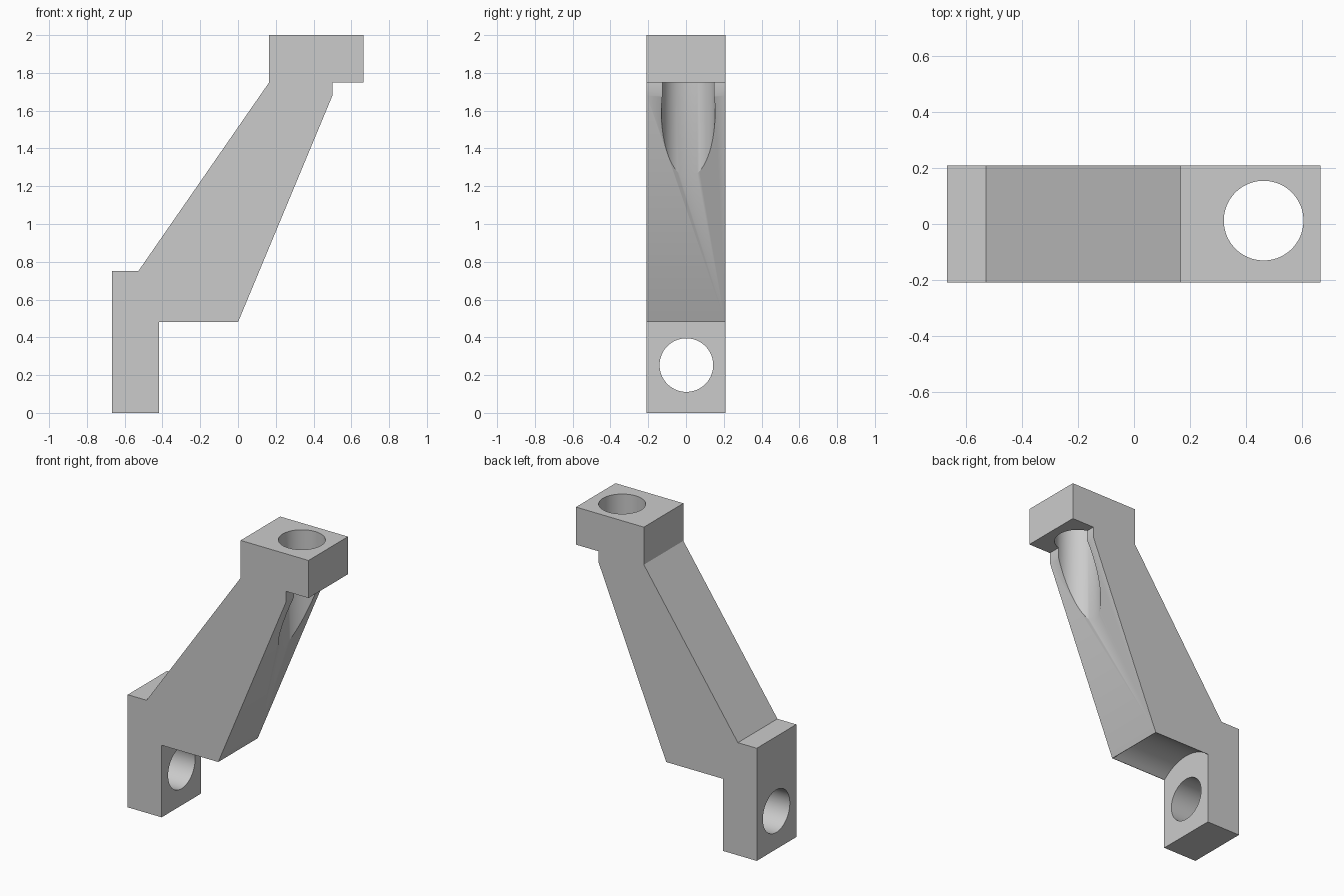
import bpy
import bmesh
from math import cos, sin, tau

default = bpy.data.objects.get("Cube")
if default:
    bpy.data.objects.remove(default, do_unlink=True)

HALF = 0.208    # half the width of the bracket
PLATE = -0.417  # inner face of the lower plate

grey = bpy.data.materials.new("plain grey")
grey.use_nodes = True
grey.diffuse_color = (0.6, 0.6, 0.6, 1)
grey.node_tree.nodes["Principled BSDF"].inputs["Base Color"].default_value = (0.6, 0.6, 0.6, 1)


def prism(name, start, end):
    """Solid between two matching outlines."""
    bm = bmesh.new()
    a = [bm.verts.new(p) for p in start]
    b = [bm.verts.new(p) for p in end]
    bm.faces.new(a)
    bm.faces.new(b)
    for i in range(len(a)):
        j = (i + 1) % len(a)
        bm.faces.new((a[i], a[j], b[j], b[i]))
    bmesh.ops.recalc_face_normals(bm, faces=bm.faces)
    mesh = bpy.data.meshes.new(name)
    bm.to_mesh(mesh)
    bm.free()
    mesh.materials.append(grey)
    obj = bpy.data.objects.new(name, mesh)
    bpy.context.collection.objects.link(obj)
    return obj


def circle(radius, steps=64):
    return [(radius * cos(tau * (i + 0.5) / steps), radius * sin(tau * (i + 0.5) / steps))
            for i in range(steps)]


def bore_x(name, y, z, radius, x0, x1):
    return prism(name, *[[(x, y + u, z + v) for u, v in circle(radius)] for x in (x0, x1)])


def bore_z(name, x, y, radius, z0, z1):
    return prism(name, *[[(x + u, y + v, z) for u, v in circle(radius)] for z in (z0, z1)])


# Side profile of the offset bracket: lower plate, leaning arm, top flange
profile = [(-0.667, 0), (PLATE, 0), (PLATE, 0.48), (0, 0.48), (0.5, 1.68), (0.5, 1.75),
           (0.665, 1.75), (0.665, 2), (0.165, 2), (0.165, 1.75), (-0.528, 0.75), (-0.667, 0.75)]
bracket = prism("offset_bracket", *[[(x, y, z) for x, z in profile] for y in (-HALF, HALF)])

# Bolt holes, the upper one running on into the arm, and an arched washer clearance
cutters = [
    bore_z("upper_bolt_cutter", 0.462, 0.012, 0.142, 1.2, 2.1),
    bore_x("lower_bolt_cutter", 0.002, 0.253, 0.142, -0.8, -0.3),
    bore_x("washer_clearance_cutter", 0, 0.253, 0.306, PLATE, -0.003),
]
for cutter in cutters:
    cutter.hide_render = True
    cutter.hide_viewport = True
    cut = bracket.modifiers.new(cutter.name, 'BOOLEAN')
    cut.operation = 'DIFFERENCE'
    cut.solver = 'EXACT'
    cut.object = cutter

# Bake the cuts, then drop the helpers
bpy.context.view_layer.update()
graph = bpy.context.evaluated_depsgraph_get()
result = bpy.data.meshes.new_from_object(bracket.evaluated_get(graph))
bracket.modifiers.clear()
bracket.data = result
for cutter in cutters:
    bpy.data.objects.remove(cutter, do_unlink=True)

# Smooth bores, crisp edges
bpy.ops.object.select_all(action='DESELECT')
bracket.select_set(True)
bpy.context.view_layer.objects.active = bracket
bpy.ops.object.shade_smooth_by_angle(angle=0.5)
